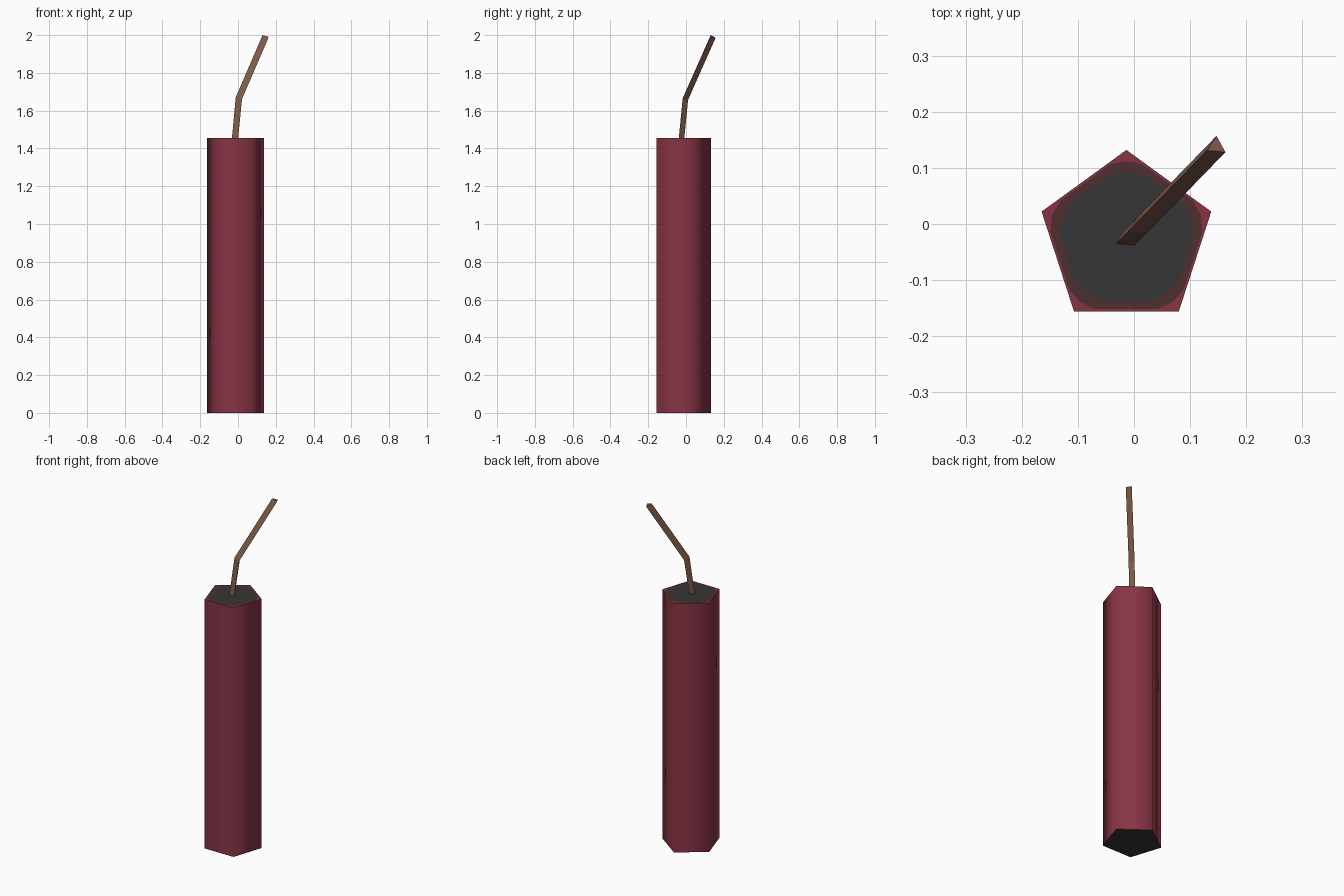
import bpy, bmesh, math

if "Cube" in bpy.data.objects:
    bpy.data.objects.remove(bpy.data.objects["Cube"])


def srgb(*c):
    return [((v / 255 + 0.055) / 1.055) ** 2.4 for v in c] + [1.0]


def material(name, *c):
    m = bpy.data.materials.new(name)
    m.diffuse_color = srgb(*c)
    m.use_nodes = True
    m.node_tree.nodes["Principled BSDF"].inputs["Base Color"].default_value = m.diffuse_color
    return m


red = material("dark red", 136, 52, 69)
brown = material("red brown", 78, 47, 47)
grey = material("charcoal", 54, 54, 54)
tan = material("fuse brown", 124, 91, 73)


def finish(bm, name, mats):
    bmesh.ops.recalc_face_normals(bm, faces=bm.faces)
    me = bpy.data.meshes.new(name)
    bm.to_mesh(me)
    bm.free()
    for m in mats:
        me.materials.append(m)
    ob = bpy.data.objects.new(name, me)
    bpy.context.collection.objects.link(ob)
    return ob


CX, CY, R, H = -0.0135, -0.027, 0.159, 1.455
AP = R * math.cos(math.pi / 5)
STEP = math.tau / 5


def pent_radius(a):
    # distance from centre to the pentagon edge, corner pointing to +y
    t = (a - math.pi / 2) % STEP - STEP / 2
    return AP / math.cos(t)


# pentagonal body, smooth-shaded sides
bm = bmesh.new()
loops = []
for z in (0, H):
    loops.append([bm.verts.new((CX + R * math.cos(math.pi / 2 + i * STEP),
                                CY + R * math.sin(math.pi / 2 + i * STEP), z))
                  for i in range(5)])
for i in range(5):
    j = (i + 1) % 5
    bm.faces.new((loops[0][i], loops[0][j], loops[1][j], loops[1][i])).smooth = True
finish(bm, "stick_body", [red])

# bottom cap
bm = bmesh.new()
bm.faces.new([bm.verts.new((CX + R * math.cos(math.pi / 2 + i * STEP),
                            CY + R * math.sin(math.pi / 2 + i * STEP), 0))
              for i in reversed(range(5))])
finish(bm, "bottom_cap", [grey]).data.polygons[0].use_smooth = False

# top cap: red corners, brown ring, charcoal middle
bm = bmesh.new()
N = 30
rings = []
for scale, limit in ((1, 1), (0.97, 0.139), (0.87, 0.119)):
    ring = []
    for i in range(N):
        a = math.pi / 2 + math.tau * i / N
        r = min(pent_radius(a) * scale, limit)
        ring.append(bm.verts.new((CX + r * math.cos(a), CY + r * math.sin(a), H)))
    rings.append(ring)
for k in range(2):
    for i in range(N):
        j = (i + 1) % N
        f = bm.faces.new((rings[k][i], rings[k][j], rings[k + 1][j], rings[k + 1][i]))
        f.material_index = k
bm.faces.new(rings[2]).material_index = 2
cap = finish(bm, "top_cap", [red, brown, grey])
if cap.data.polygons[0].normal.z < 0:
    cap.data.flip_normals()

# bent three-sided fuse
bm = bmesh.new()
corners = ((0, 0.017, -0.008), (-0.017, -0.009, 0.006), (0.016, -0.012, -0.004))
path = ((-0.016, -0.027, 1.445, 0), (0.005, -0.006, 1.665, 1), (0.147, 0.14, 1.994, 1))
secs = [[bm.verts.new((x + a, y + b, z + c * tilt)) for a, b, c in corners]
        for x, y, z, tilt in path]
for s, t in zip(secs, secs[1:]):
    for i in range(3):
        j = (i + 1) % 3
        bm.faces.new((s[i], s[j], t[j], t[i]))
bm.faces.new(secs[0])
bm.faces.new(secs[-1])
finish(bm, "fuse", [tan])
